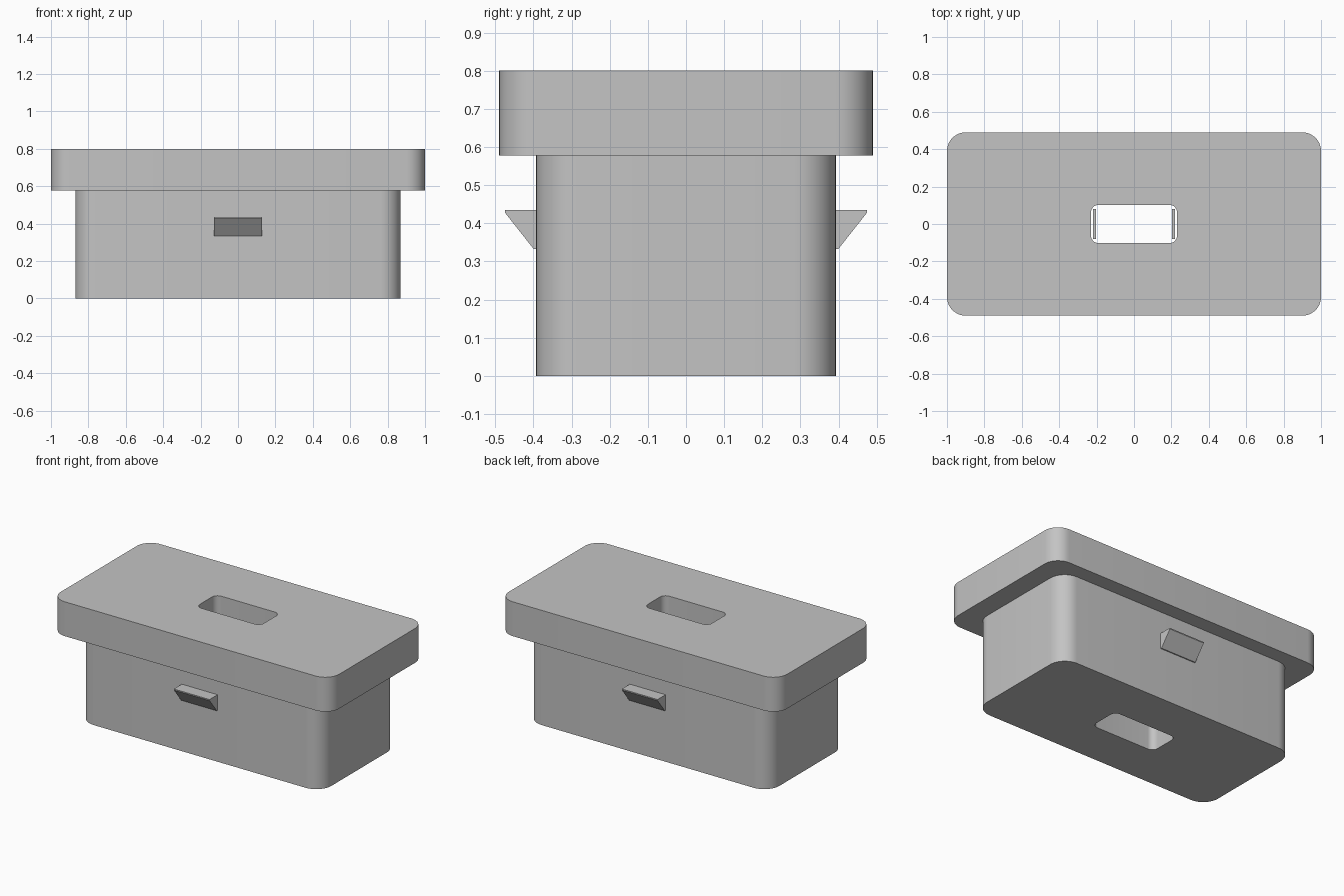
import bpy
import bmesh
from math import cos, sin, pi, radians

cube = bpy.data.objects.get("Cube")
if cube:
    bpy.data.objects.remove(cube, do_unlink=True)

# Single grey plastic
grey = bpy.data.materials.new("plain grey")
grey.use_nodes = True
colour = (0.55, 0.55, 0.55, 1)
grey.diffuse_color = colour
grey.node_tree.nodes["Principled BSDF"].inputs["Base Color"].default_value = colour


def rounded_rect(half_x, half_y, radius, steps=10):
    """Counter-clockwise outline, with the same point count for every size."""
    points = []
    for i, (sx, sy) in enumerate([(1, 1), (-1, 1), (-1, -1), (1, -1)]):
        for k in range(steps + 1):
            a = (i + k / steps) * pi / 2
            points.append((sx * (half_x - radius) + radius * cos(a),
                           sy * (half_y - radius) + radius * sin(a)))
    return points


def finish(name, bm):
    bmesh.ops.recalc_face_normals(bm, faces=bm.faces)
    mesh = bpy.data.meshes.new(name)
    bm.to_mesh(mesh)
    bm.free()
    mesh.materials.append(grey)
    mesh.shade_smooth()
    mesh.set_sharp_from_angle(angle=radians(30))
    obj = bpy.data.objects.new(name, mesh)
    bpy.context.collection.objects.link(obj)
    return obj


def holed_block(name, outer, hole, z0, z1):
    """Rounded block with a rounded opening running straight through it."""
    bm = bmesh.new()
    rings = [[bm.verts.new((x, y, z)) for x, y in outline]
             for outline, z in [(outer, z0), (outer, z1), (hole, z1), (hole, z0)]]
    n = len(outer)
    for r in range(4):
        a, b = rings[r], rings[(r + 1) % 4]
        for i in range(n):
            j = (i + 1) % n
            bm.faces.new((a[i], a[j], b[j], b[i]))
    return finish(name, bm)


def catch(name, side):
    """Wedge catch: flat on top, sloping in towards the bottom."""
    profile = [(0.38, 0.435), (0.475, 0.435), (0.475, 0.428), (0.4, 0.333), (0.38, 0.333)]
    bm = bmesh.new()
    ends = [[bm.verts.new((x, side * y, z)) for y, z in profile] for x in (-0.128, 0.128)]
    for end in ends:
        bm.faces.new(end)
    n = len(profile)
    for i in range(n):
        j = (i + 1) % n
        bm.faces.new((ends[0][i], ends[0][j], ends[1][j], ends[1][i]))
    return finish(name, bm)


def box(name, centre, size):
    bm = bmesh.new()
    bmesh.ops.create_cube(bm, size=1)
    bmesh.ops.scale(bm, vec=size, verts=bm.verts)
    bmesh.ops.translate(bm, vec=centre, verts=bm.verts)
    return finish(name, bm)


# Lower body and overhanging lid share one through opening
opening = rounded_rect(0.23, 0.102, 0.04)
holed_block("body", rounded_rect(0.87, 0.393, 0.11), opening, 0, 0.577)
holed_block("lid", rounded_rect(1, 0.49, 0.1), opening, 0.577, 0.8)

# Catches on the front and back
catch("front_catch", -1)
catch("back_catch", 1)

# Thin upright strips at both ends of the opening
for side, label in ((1, "left"), (-1, "right")):
    box(label + "_inner_strip", (side * 0.211, 0, 0.38), (0.014, 0.16, 0.3))
